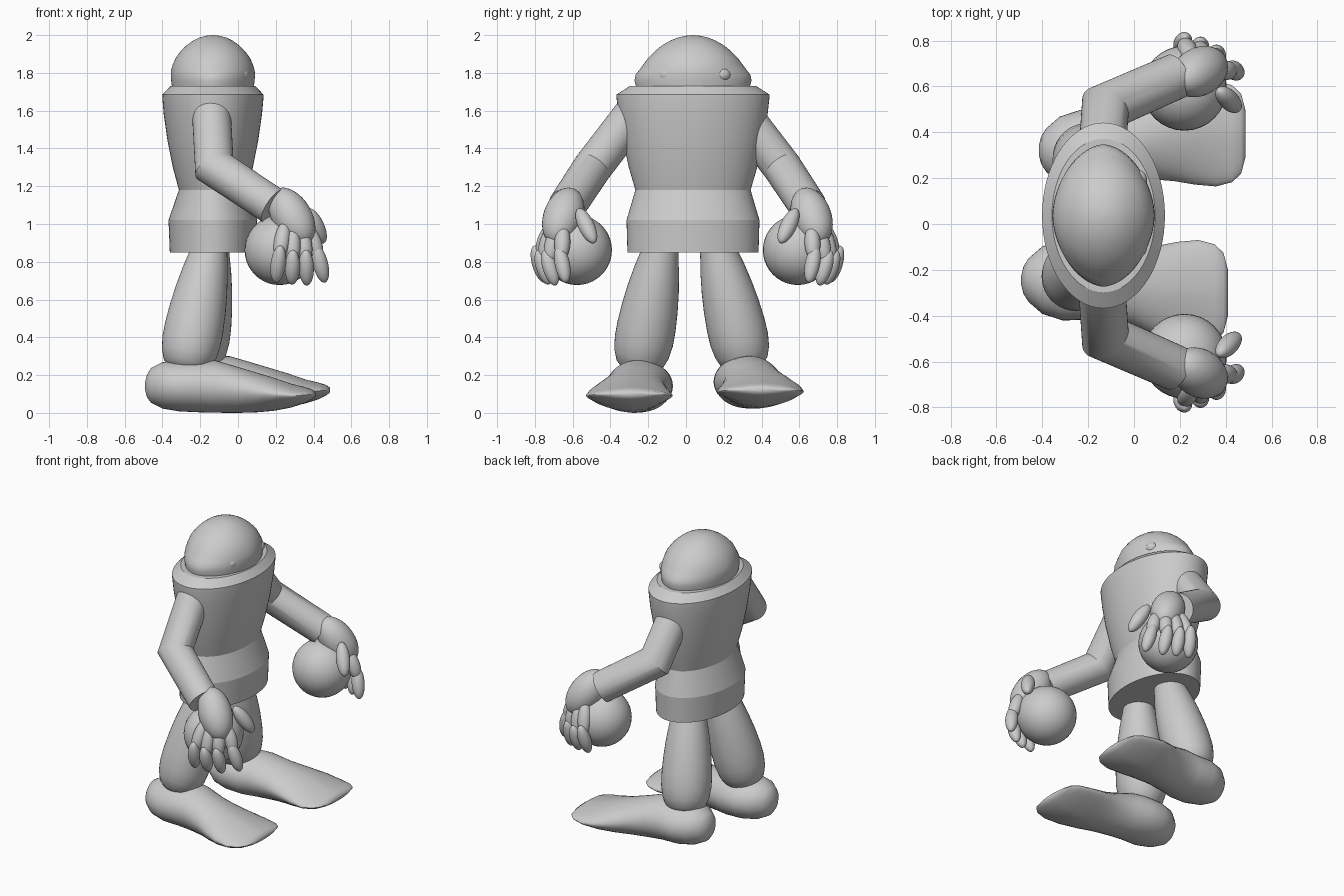
import bpy, bmesh
from math import sin, cos, pi, radians
from mathutils import Vector

if "Cube" in bpy.data.objects:
    bpy.data.objects.remove(bpy.data.objects["Cube"])

V = Vector


def finish(name, bm, angle=35):
    bmesh.ops.recalc_face_normals(bm, faces=bm.faces)
    me = bpy.data.meshes.new(name)
    bm.to_mesh(me)
    bm.free()
    ob = bpy.data.objects.new(name, me)
    bpy.context.collection.objects.link(ob)
    bpy.ops.object.select_all(action='DESELECT')
    ob.select_set(True)
    bpy.context.view_layer.objects.active = ob
    bpy.ops.object.shade_smooth_by_angle(angle=radians(angle))
    return ob


def ring(c, u, v, n=48, p=2.0):
    """Superellipse ring around c with half-axis vectors u and v."""
    pts = []
    for i in range(n):
        a = 2 * pi * i / n
        f = lambda t: (1 if t >= 0 else -1) * abs(t) ** (2 / p)
        pts.append(V(c) + V(u) * f(cos(a)) + V(v) * f(sin(a)))
    return pts


def loft(name, rings, angle=35):
    bm = bmesh.new()
    vs = [[bm.verts.new(q) for q in r] for r in rings]
    n = len(vs[0])
    for a, b in zip(vs, vs[1:]):
        for i in range(n):
            bm.faces.new((a[i], a[(i + 1) % n], b[(i + 1) % n], b[i]))
    bm.faces.new(vs[0])
    bm.faces.new(vs[-1])
    return finish(name, bm, angle)


def ellipsoid(name, a, b, r, long=None):
    """Ellipsoid stretched from point a to point b, radius r."""
    a, b = V(a), V(b)
    bm = bmesh.new()
    bmesh.ops.create_uvsphere(bm, u_segments=32, v_segments=20, radius=1)
    q = (b - a).to_track_quat('Z', 'Y')
    h = long or (b - a).length / 2
    for v in bm.verts:
        v.co = q @ V((v.co.x * r, v.co.y * r, v.co.z * h)) + (a + b) / 2
    return finish(name, bm)


def frame(d):
    q = V(d).to_track_quat('Z', 'Y')
    return q @ V((1, 0, 0)), q @ V((0, 1, 0))


CX, CY = -0.133, 0.037


def level(z, rx, ry, p=2.0):
    return ring((CX, CY, z), (rx, 0, 0), (0, ry, 0), 64, p)


# Torso and hip band
loft("torso", [level(*s) for s in [
    (1.18, .18, .305), (1.30, .212, .34), (1.44, .24, .371), (1.58, .26, .395),
    (1.67, .268, .405), (1.685, .268, .405), (1.73, .225, .335)]], 25)
loft("hip_band", [level(*s) for s in [
    (.85, .228, .347), (1.02, .235, .352), (1.18, .18, .305)]], 12)

# Head dome, wider at the sides near the base
loft("head", [level(*s) for s in [
    (1.72, .216, .300, 1.8), (1.76, .221, .310, 1.8), (1.79, .223, .304, 1.8),
    (1.815, .221, .285, 1.85), (1.845, .212, .262, 1.9), (1.88, .196, .237),
    (1.915, .171, .202), (1.945, .14, .165), (1.97, .106, .122),
    (1.986, .074, .083), (1.996, .038, .042), (2.0, .004, .004)]], 60)

# Eyes
for tag, y in (("right", -.10), ("left", .19)):
    ellipsoid(tag + "_eye", (.02, y - .045, 1.79), (.02, y + .045, 1.79), .037)

for tag, s in (("right", -1), ("left", 1)):
    def m(p):
        """Mirror a right-arm point to the other side."""
        x, y, z = p
        return V((x, y if s < 0 else .015 - y, z))

    # Arm: tube with a mitred elbow
    sh, el, wr = m((-.14, -.28, 1.58)), m((-.125, -.495, 1.30)), m((.185, -.63, 1.095))
    d1, d2 = (el - sh).normalized(), (wr - el).normalized()
    u, v = frame(d1)
    start = ring(sh, u * .103, v * .103, 40)
    mit = (d1 + d2).normalized()
    mid = [q + d1 * ((el - q).dot(mit) / d1.dot(mit)) for q in start]
    end = [q + d2 * (wr - q).dot(d2) for q in mid]
    end = [wr + (q - wr).normalized() * .1 for q in end]
    loft(tag + "_arm", [start, mid, end])

    # Held ball
    c = m((.22, -.577, .862))
    ellipsoid(tag + "_ball", c - V((0, 0, .185)), c + V((0, 0, .185)), .185)

    # Palm, fingers of two segments, thumb
    ellipsoid(tag + "_palm", m((.20, -.60, 1.18)), m((.37, -.70, .90)), .105)
    fingers = [((.25, -.71, 1.01), (.22, -.79, .84), (.20, -.745, .69)),
               ((.29, -.71, .99), (.29, -.77, .82), (.285, -.725, .68)),
               ((.34, -.69, .98), (.36, -.735, .82), (.365, -.69, .675)),
               ((.37, -.65, .99), (.425, -.665, .84), (.46, -.635, .69))]
    for i, (a, b, t) in enumerate(fingers):
        a, b, t = m(a), m(b), m(t)
        e = (t - b) * .2
        ellipsoid(f"{tag}_finger_base_{i}", a, b + e, .042)
        ellipsoid(f"{tag}_finger_tip_{i}", b - e * 1.5, t, .04)
    ellipsoid(tag + "_thumb", m((.37, -.57, 1.08)), m((.455, -.485, .90)), .043)

    # Leg: tapered limb with rounded lower end
    top, bot = ((V((-.14, -.125, .92)), V((-.27, -.245, .26))) if s < 0 else
                (V((-.135, .155, .92)), V((-.215, .31, .27))))
    u, v = frame(bot - top)
    prof = [(0, .085), (.1, .098), (.25, .12), (.4, .137), (.55, .149), (.7, .156),
            (.82, .156), (.92, .146), (1.0, .125), (1.05, .09), (1.08, .03)]
    loft(tag + "_leg", [ring(top.lerp(bot, t), u * r, v * r, 40) for t, r in prof], 60)

    # Foot: round heel flattening into a wide toe
    ox, oz = (0, 0) if s < 0 else (.077, .022)
    sections = [(-.492, .02, .13, .17, 2), (-.482, .06, .09, .21, 2),
                (-.46, .095, .06, .245, 2), (-.40, .147, .03, .275, 2),
                (-.31, .176, .015, .285, 2), (-.20, .172, .01, .287, 2),
                (-.12, .162, .008, .285, 2), (0, .168, .007, .25, 1.9),
                (.10, .197, .010, .22, 1.8), (.19, .222, .018, .193, 1.7),
                (.28, .23, .035, .162, 1.6), (.35, .212, .057, .145, 1.6),
                (.39, .175, .078, .133, 1.6), (.41, .10, .093, .118, 1.8)]
    rings = []
    for x, hy, z0, z1, p in sections:
        k = min(max((x + .2) / .35, 0), 1)
        yc = -.245 - .055 * k if s < 0 else .322 + .072 * k
        rings.append(ring((x + ox, yc, (z0 + z1) / 2 + oz - .007),
                          (0, hy, 0), (0, 0, (z1 - z0) / 2), 40, p))
    loft(tag + "_foot", rings, 60)
